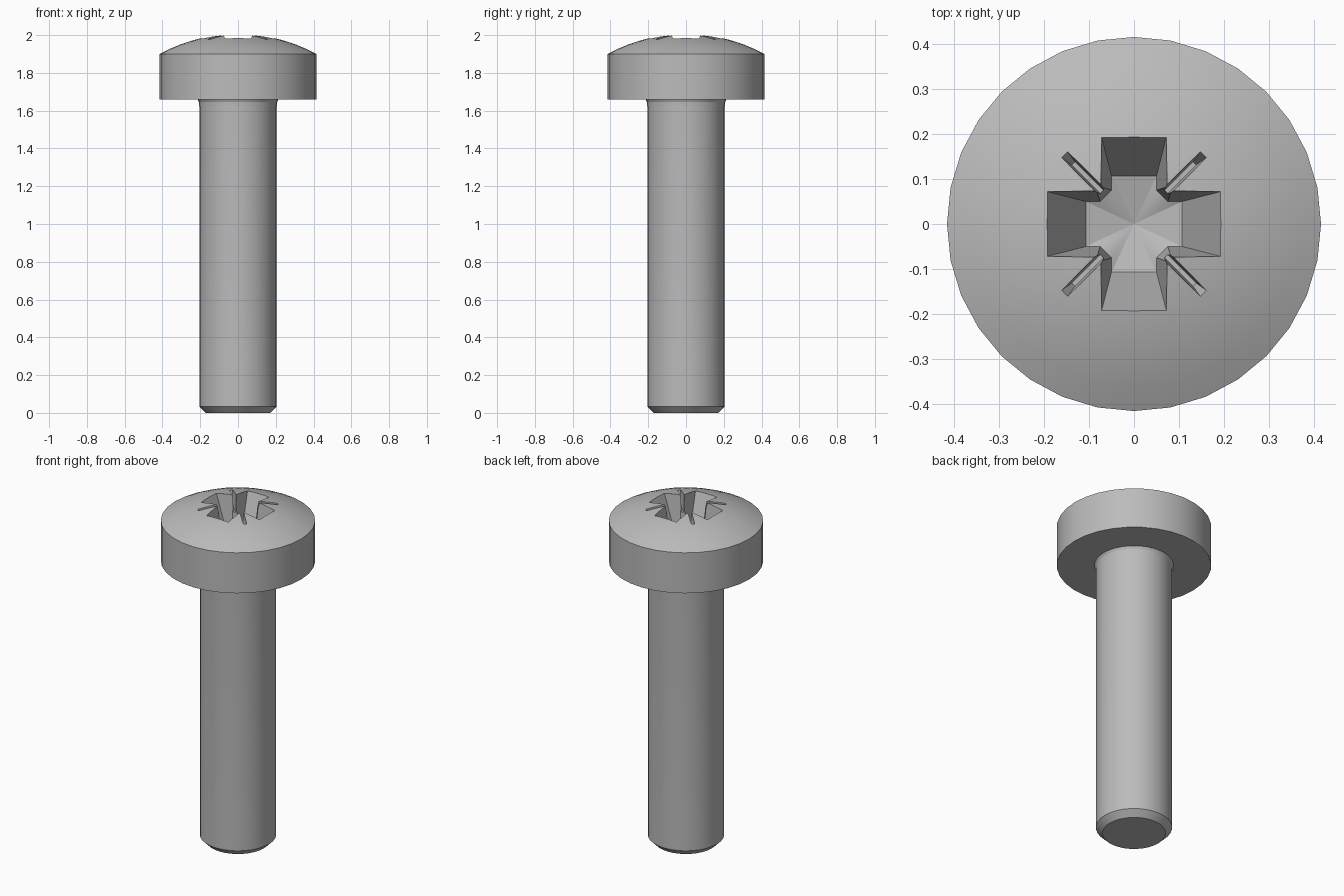
import bpy, bmesh, math
from mathutils import Matrix, Vector

if "Cube" in bpy.data.objects:
    bpy.data.objects.remove(bpy.data.objects["Cube"], do_unlink=True)

SIDES = 32
HEAD_R, DOME_R, APEX_Z = 0.415, 0.865, 2.006

steel = bpy.data.materials.new("grey_steel")
steel.use_nodes = True
steel.diffuse_color = (0.5, 0.5, 0.5, 1)
steel.node_tree.nodes["Principled BSDF"].inputs["Base Color"].default_value = (0.5, 0.5, 0.5, 1)


def make_object(name, bm):
    bm.normal_update()
    mesh = bpy.data.meshes.new(name)
    bm.to_mesh(mesh)
    bm.free()
    mesh.materials.append(steel)
    obj = bpy.data.objects.new(name, mesh)
    bpy.context.scene.collection.objects.link(obj)
    return obj


def bridge(bm, lower, upper):
    n = len(lower)
    for i in range(n):
        j = (i + 1) % n
        bm.faces.new((lower[i], lower[j], upper[j], upper[i]))


# Screw body: one turned profile from the chamfered tip to the domed head
profile = [(0.17, 0), (0.205, 0.035), (0.205, 1.62), (0.207, 1.645), (0.214, 1.66),
           (HEAD_R, 1.66)]
for k in range(8):
    r = HEAD_R * (1 - k / 8)
    profile.append((r, APEX_Z - DOME_R + math.sqrt(DOME_R ** 2 - r ** 2)))

bm = bmesh.new()
rings = []
for r, z in profile:
    angles = [math.tau * i / SIDES for i in range(SIDES)]
    rings.append([bm.verts.new((r * math.cos(a), r * math.sin(a), z)) for a in angles])
for lower, upper in zip(rings, rings[1:]):
    bridge(bm, lower, upper)
bm.faces.new(rings[0][::-1])
apex = bm.verts.new((0, 0, APEX_Z))
for i in range(SIDES):
    bm.faces.new((rings[-1][i], rings[-1][(i + 1) % SIDES], apex))
screw = make_object("screw", bm)

# Cross recess cutter: tapered cross with chamfered inner corners and a conical floor
FLOOR_Z, LIP_Z, ABOVE_Z = 1.77, 1.985, 2.1


def cross_loop(bm, z):
    t = (z - FLOOR_Z) / (LIP_Z - FLOOR_Z)
    tip = 0.107 + 0.086 * t
    half = 0.05 + 0.022 * t
    inner = half + 0.025 - 0.015 * t
    loop = []
    for q in range(4):
        turn = Matrix.Rotation(q * math.pi / 2, 3, 'Z')
        for x, y in ((tip, -half), (tip, half), (inner, half), (half, inner)):
            loop.append(bm.verts.new(turn @ Vector((x, y, z))))
    return loop


bm = bmesh.new()
low, high = cross_loop(bm, FLOOR_Z), cross_loop(bm, ABOVE_Z)
bridge(bm, low, high)
bm.faces.new(high)
floor_tip = bm.verts.new((0, 0, FLOOR_Z - 0.025))
for i in range(16):
    bm.faces.new((low[(i + 1) % 16], low[i], floor_tip))
cutters = [make_object("cross_cutter", bm)]

# Four thin diagonal slots between the arms
for q in range(4):
    bm = bmesh.new()
    loops = []
    for z, end, half in ((1.90, 0.19, 0.005), (1.975, 0.217, 0.009), (2.1, 0.262, 0.0157)):
        loops.append([bm.verts.new((x, y, z)) for x, y in
                      ((0.03, -half), (end, -half), (end, half), (0.03, half))])
    bridge(bm, loops[0], loops[1])
    bridge(bm, loops[1], loops[2])
    bm.faces.new(loops[0][::-1])
    bm.faces.new(loops[2])
    bm.transform(Matrix.Rotation(math.radians(45 + 90 * q), 4, 'Z'))
    cutters.append(make_object("slot_cutter", bm))

for cutter in cutters:
    cutter.hide_render = True
    mod = screw.modifiers.new("recess", 'BOOLEAN')
    mod.operation = 'DIFFERENCE'
    mod.object = cutter

# Bake the recess with the first solver that returns a complete screw
for solver in ('EXACT', 'MANIFOLD', 'FLOAT'):
    for mod in screw.modifiers:
        mod.solver = solver
    bpy.context.view_layer.update()
    graph = bpy.context.evaluated_depsgraph_get()
    baked = bpy.data.meshes.new_from_object(screw.evaluated_get(graph))
    heights = [v.co.z for v in baked.vertices]
    if heights and min(heights) < 0.01 and max(heights) > 1.98:
        screw.data = baked
        break
screw.modifiers.clear()
for cutter in cutters:
    bpy.data.objects.remove(cutter, do_unlink=True)

# Smooth turned surfaces with crisp edges
bpy.ops.object.select_all(action='DESELECT')
screw.select_set(True)
bpy.context.view_layer.objects.active = screw
bpy.ops.object.shade_smooth_by_angle(angle=math.radians(20))
